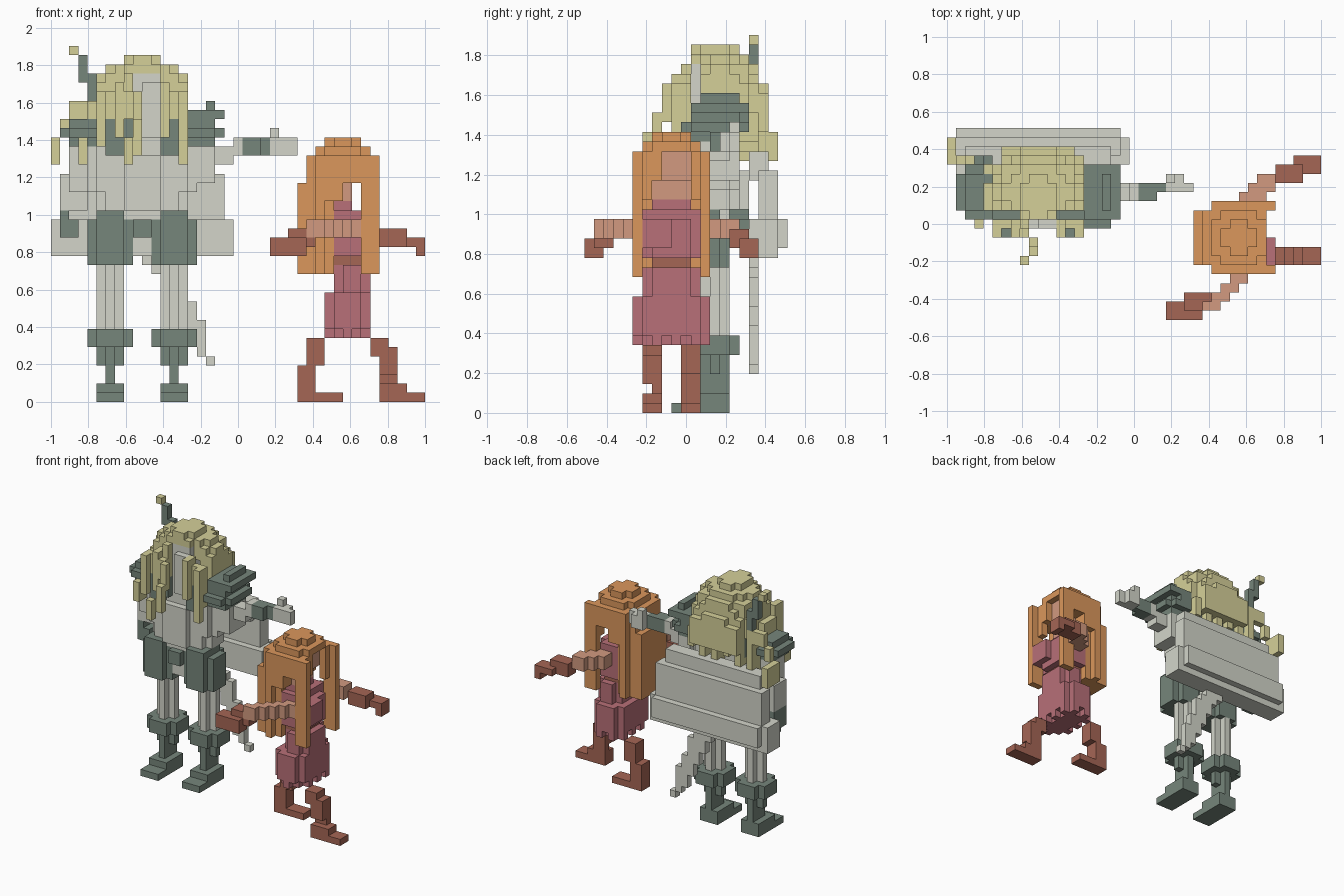
import bpy
import bmesh
from math import floor
from mathutils import Vector

cube = bpy.data.objects.get("Cube")
if cube:
    bpy.data.objects.remove(cube, do_unlink=True)

UNIT = 2 / 41                       # edge of one block
ORIGIN = Vector((-1, -10.5 * UNIT, 0))


def material(name, rgb):
    linear = [((c / 255 + 0.055) / 1.055) ** 2.4 for c in rgb] + [1]
    mat = bpy.data.materials.new(name)
    mat.use_nodes = True
    mat.diffuse_color = linear
    mat.node_tree.nodes["Principled BSDF"].inputs["Base Color"].default_value = linear
    return mat


straw = material("straw", (213, 208, 153))
stone = material("stone", (211, 213, 202))
moss = material("moss", (118, 134, 123))
orange = material("orange", (219, 151, 92))
rose = material("rose", (184, 112, 120))
skin = material("skin", (210, 154, 128))
leather = material("leather", (165, 102, 85))


def box(x, y, z):
    """All blocks between the given (start, end) limits."""
    return {(i, j, k) for i in range(*x) for j in range(*y) for k in range(*z)}


def tube(x, y, z):
    """A box with its four upright edges nipped off."""
    ends_x, ends_y = (x[0], x[1] - 1), (y[0], y[1] - 1)
    return {c for c in box(x, y, z) if not (c[0] in ends_x and c[1] in ends_y)}


def ball(x, y, z):
    """The ellipsoid that fits in the limits."""
    def dist(c):
        return sum(((p + 0.5 - (a + b) / 2) / ((b - a) / 2)) ** 2
                   for p, (a, b) in zip(c, (x, y, z)))
    return {c for c in box(x, y, z) if dist(c) <= 1.0}


def bar(start, end, size, steps=12):
    """Stepped bar of a given block size between two corners."""
    cells = set()
    a, b = Vector(start), Vector(end)
    for s in range(steps + 1):
        p = [floor(v + 0.5) for v in a.lerp(b, s / steps)]
        cells |= box(*[(v, v + w) for v, w in zip(p, size)])
    return cells


def mirror(cells):
    """Mirror across the middle of the large figure."""
    return {(19 - i, j, k) for i, j, k in cells}


def build(name, mat, cells):
    """Mesh the outer faces of a set of blocks."""
    bm = bmesh.new()
    verts = {}

    def vert(p):
        if p not in verts:
            verts[p] = bm.verts.new(ORIGIN + Vector(p) * UNIT)
        return verts[p]

    for cell in sorted(cells):
        for axis in range(3):
            u, w = (axis + 1) % 3, (axis + 2) % 3
            for side in (0, 1):
                near = list(cell)
                near[axis] += 2 * side - 1
                if tuple(near) in cells:
                    continue
                ring = []
                for du, dw in ((0, 0), (1, 0), (1, 1), (0, 1)):
                    p = list(cell)
                    p[axis] += side
                    p[u] += du
                    p[w] += dw
                    ring.append(vert(tuple(p)))
                bm.faces.new(ring if side else ring[::-1])
    mesh = bpy.data.meshes.new(name)
    bm.to_mesh(mesh)
    bm.free()
    mesh.materials.append(mat)
    obj = bpy.data.objects.new(name, mesh)
    bpy.context.collection.objects.link(obj)


# Large figure: boots, legs and breeches
boot = (box((5, 8), (9, 15), (0, 1)) | box((5, 8), (11, 15), (1, 2))
        | box((6, 7), (12, 15), (2, 4)) | tube((5, 8), (12, 15), (4, 6))
        | box((5, 8), (13, 14), (4, 6)) | tube((4, 9), (11, 16), (6, 8)))
leg = tube((5, 8), (12, 15), (8, 15))
puff = tube((4, 9), (10, 15), (15, 20)) | box((4, 9), (11, 14), (15, 20))
puff |= box((5, 8), (10, 14), (20, 21))
for side, flip in (("right", set), ("left", mirror)):
    build(side + "_boot", moss, flip(boot))
    build(side + "_leg", stone, flip(leg))
    build(side + "_breeches", moss, flip(puff))
build("belt", moss, box((9, 11), (10, 15), (18, 20)))
build("hips", stone, box((9, 11), (11, 15), (16, 18)))

# Torso, arms and hands
torso = tube((5, 15), (11, 16), (21, 28)) | tube((4, 16), (11, 16), (23, 28))
build("torso", stone, torso | box((8, 12), (10, 11), (21, 27)) | box((6, 14), (11, 15), (20, 21)))
build("right_arm", stone, box((2, 4), (13, 16), (23, 28)) | box((1, 4), (14, 17), (21, 25)))
build("right_hand", moss, box((1, 2), (14, 17), (18, 21)) | box((2, 3), (14, 17), (18, 20)))
build("left_arm", stone, box((15, 20), (13, 15), (26, 28)) | box((20, 21), (13, 15), (27, 29))
      | box((16, 18), (12, 16), (24, 28)))
build("left_cuff", moss, box((21, 23), (13, 15), (27, 29)) | box((23, 24), (14, 15), (27, 29)))
build("left_hand", stone, box((24, 26), (14, 16), (27, 29)) | box((26, 27), (14, 15), (27, 29))
      | box((24, 25), (15, 16), (29, 30)))

# Broad board and ragged cloth behind the back
build("back_board", stone, box((1, 19), (18, 20), (20, 25)) | box((2, 18), (17, 19), (24, 27))
      | box((0, 20), (17, 20), (16, 20)) | box((1, 19), (20, 21), (17, 20)))
cloth = set()
for column, (low, high) in enumerate(((15, 17), (14, 16), (12, 16), (10, 15),
                                      (8, 14), (6, 11), (5, 9), (4, 5))):
    cloth |= box((10 + column, 11 + column), (17, 18), (low, high))
build("trailing_cloth", stone, cloth)

# Collar and shoulder guards
lapel = box((6, 8), (10, 11), (27, 31))
collar = tube((5, 15), (10, 17), (28, 31)) - box((9, 12), (9, 12), (28, 31))
build("collar", moss, collar | lapel | mirror(lapel))
build("right_shoulder", moss, ball((1, 6), (11, 17), (28, 31)) | box((2, 5), (12, 16), (28, 31)))
build("left_shoulder", moss, ball((14, 19), (10, 17), (28, 31)) | box((15, 17), (11, 17), (29, 32))
      | box((16, 19), (11, 17), (31, 32)) | box((17, 18), (12, 16), (31, 33)))

# Head, hair parted around the face, and forward braid
build("head", stone, box((8, 12), (11, 16), (28, 36)) | box((10, 12), (10, 11), (29, 35)))
dome = ball((4, 16), (9, 19), (25, 38)) - ball((6, 14), (10, 17), (21, 36))
dome = {c for c in dome if c[2] > 30 and 4 < c[0] < 15}
dome |= tube((8, 12), (11, 15), (37, 38))
dome -= box((9, 12), (7, 13), (26, 36)) | box((4, 8), (11, 12), (26, 36))
dome -= box((12, 16), (11, 12), (26, 36))
locks = box((5, 6), (9, 11), (28, 34)) | box((7, 8), (9, 10), (29, 35))
locks |= mirror(locks) | box((14, 15), (9, 10), (26, 30)) | box((4, 5), (12, 15), (31, 33))
for n, x in enumerate(range(4, 16, 2)):
    locks |= box((x, x + 1), (16, 18), (26 + n % 3, 31))
build("hair", straw, dome | locks | box((6, 14), (17, 19), (29, 33)))
build("braid", straw, box((9, 10), (8, 9), (30, 34)) | box((9, 10), (7, 8), (27, 31))
      | box((8, 9), (6, 7), (26, 29)))
tuft = box((1, 2), (17, 18), (29, 31)) | box((2, 5), (17, 18), (31, 33))
tuft |= box((0, 1), (17, 20), (26, 29)) | box((3, 4), (10, 12), (26, 29))
build("side_tuft", straw, tuft)

# Feathered shaft rising behind the shoulder
build("shaft", moss, box((4, 5), (17, 18), (33, 36)) | box((3, 4), (17, 18), (35, 38)))
build("shaft_tip", straw, box((2, 3), (17, 18), (38, 39)))

# Small figure, facing sideways: legs in stride
build("rear_leg", leather, box((27, 32), (10, 12), (0, 1)) | box((27, 29), (10, 12), (1, 4))
      | box((28, 30), (10, 12), (4, 7)))
build("fore_leg", leather, box((36, 41), (6, 8), (0, 1)) | box((36, 39), (6, 8), (1, 2))
      | box((36, 38), (7, 8), (2, 3)) | box((36, 38), (6, 8), (3, 6)) | box((35, 37), (6, 8), (5, 7)))

# Dress with a ragged hem
skirt = tube((30, 35), (5, 13), (8, 12)) | tube((31, 35), (6, 12), (10, 15))
skirt |= {c for c in tube((30, 35), (5, 13), (7, 8)) if (c[0] + c[1]) % 2}
skirt |= box((31, 34), (6, 12), (7, 8))
build("skirt", rose, skirt)
build("sash", leather, box((31, 34), (7, 11), (15, 16)))
build("bodice", rose, box((31, 34), (6, 12), (16, 21)) | box((31, 35), (7, 11), (16, 20))
      | box((34, 36), (6, 9), (17, 20)) | box((31, 33), (7, 11), (21, 22)))

# Arms reaching out and gloves
build("rear_arm", skin, bar((32, 5, 18), (28, 1, 18), (2, 1, 2)))
build("rear_glove", leather, box((24, 28), (0, 2), (16, 18)) | box((26, 29), (1, 3), (17, 19)))
build("fore_arm", skin, bar((32, 12, 18), (34, 15, 18), (2, 1, 2)))
build("fore_glove", leather, box((36, 39), (15, 17), (17, 19)) | box((38, 41), (16, 18), (17, 18))
      | box((40, 41), (16, 18), (16, 18)))

# Face and long hair, open toward the face
build("face", skin, box((31, 33), (7, 11), (22, 24)) | box((31, 34), (7, 11), (24, 27)))
crown = tube((28, 35), (5, 13), (22, 27)) | tube((29, 35), (6, 12), (27, 28))
crown |= tube((30, 34), (7, 11), (28, 29)) | box((27, 28), (6, 12), (14, 24))
crown |= tube((28, 31), (5, 13), (14, 23))
for y in (5, 12):
    crown |= box((34, 36), (y, y + 1), (14, 27)) | box((33, 35), (y, y + 1), (24, 27))
crown -= box((31, 37), (7, 11), (14, 27)) | box((32, 34), (4, 14), (14, 24))
build("long_hair", orange, crown | box((34, 35), (7, 8), (24, 27)))
